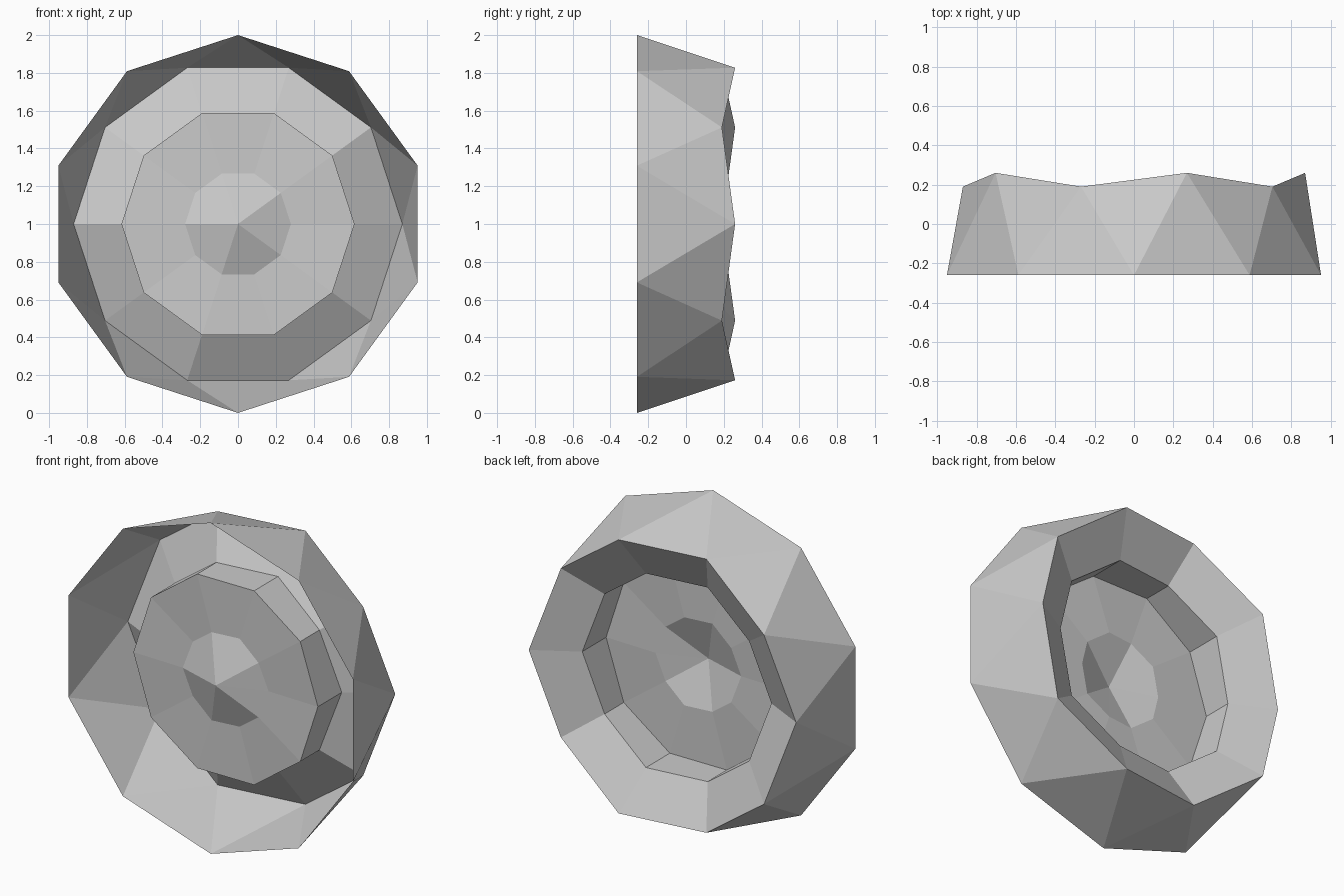
import bpy, bmesh
from math import sin, cos, radians

cube = bpy.data.objects.get("Cube")
if cube:
    bpy.data.objects.remove(cube, do_unlink=True)

SIDES = 10
STEP = 360 / SIDES

grey = bpy.data.materials.new("plain grey")
grey.use_nodes = True
colour = (0.6, 0.6, 0.6, 1)
grey.diffuse_color = colour
grey.node_tree.nodes["Principled BSDF"].inputs["Base Color"].default_value = colour

bm = bmesh.new()


def ring(radius, y_even, y_odd, turn=0):
    """Ten-sided ring around the y axis, with alternating depths."""
    verts = []
    for i in range(SIDES):
        a = radians(i * STEP + turn)
        y = y_odd if i % 2 else y_even
        verts.append(bm.verts.new((radius * cos(a), y, 1 + radius * sin(a))))
    return verts


def bridge(outer, inner):
    for i in range(SIDES):
        j = (i + 1) % SIDES
        bm.faces.new((outer[i], outer[j], inner[j], inner[i]))


front_rim = ring(1.0, -0.26, -0.26, STEP / 2)
back_rim = ring(0.87, 0.26, 0.19)
step_back = ring(0.617, 0.11, 0.065)
step_front = ring(0.617, -0.118, -0.118)
hub_base = ring(0.28, -0.108, -0.128)
hub_tip = bm.verts.new((0, -0.215, 1))

# Outer wall: a band of triangles zigzagging between the two rims
for i in range(SIDES):
    j = (i + 1) % SIDES
    bm.faces.new((front_rim[i], back_rim[j], back_rim[i]))
    bm.faces.new((front_rim[i], front_rim[j], back_rim[j]))

# Sloping inner band, straight step and flat disc
bridge(back_rim, step_back)
bridge(step_back, step_front)
bridge(step_front, hub_base)

# Shallow pointed hub
for i in range(SIDES):
    bm.faces.new((hub_base[i], hub_base[(i + 1) % SIDES], hub_tip))

bmesh.ops.recalc_face_normals(bm, faces=bm.faces)
# Make the outer wall face outward
bm.faces.ensure_lookup_table()
wall = bm.faces[0]
centre = wall.calc_center_median()
if wall.normal.x * centre.x + wall.normal.z * (centre.z - 1) < 0:
    bmesh.ops.reverse_faces(bm, faces=bm.faces)

mesh = bpy.data.meshes.new("faceted_dish")
bm.to_mesh(mesh)
bm.free()
mesh.materials.append(grey)
dish = bpy.data.objects.new("faceted_dish", mesh)
bpy.context.collection.objects.link(dish)
